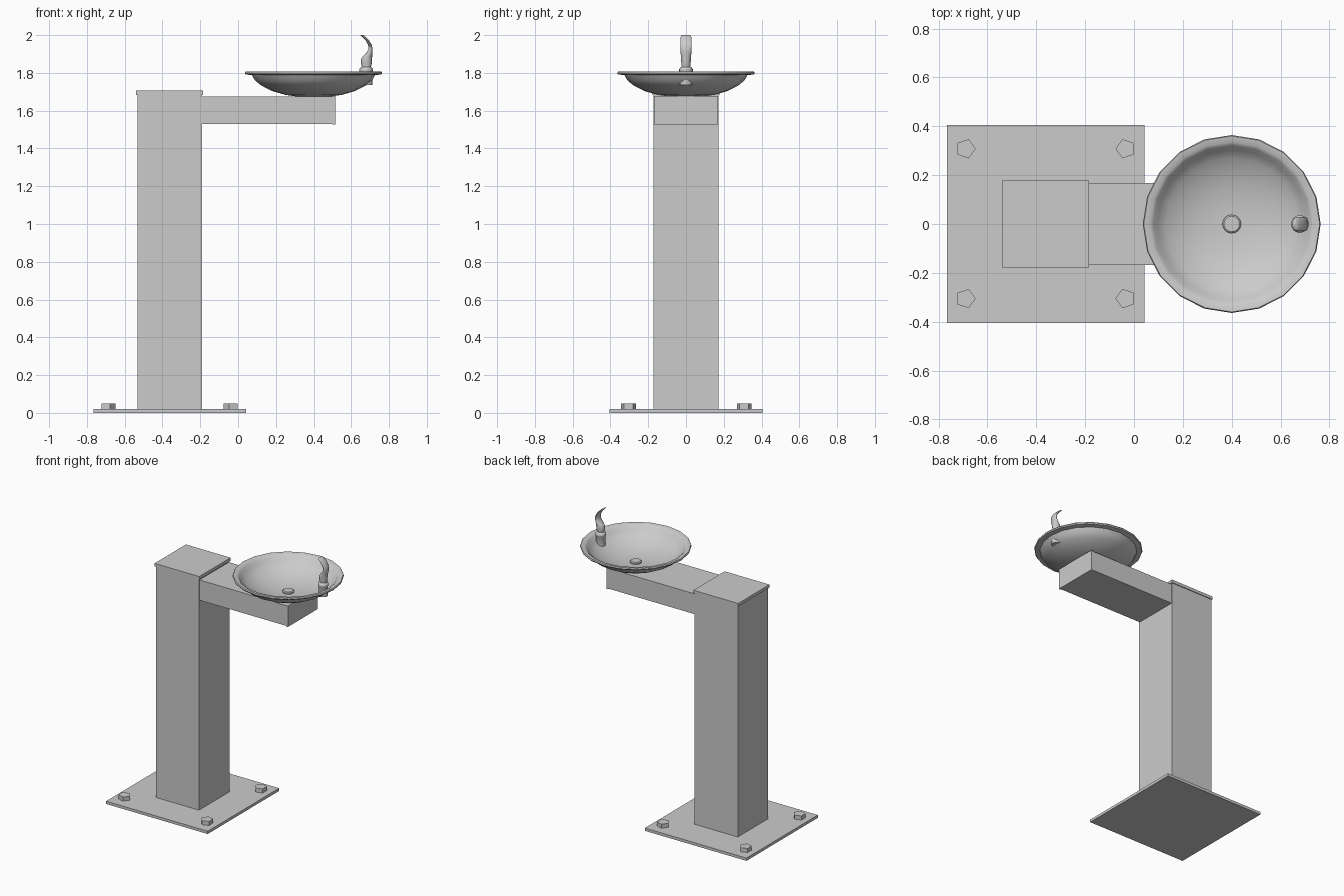
import bpy, bmesh
from math import cos, sin, pi, radians

if "Cube" in bpy.data.objects:
    bpy.data.objects.remove(bpy.data.objects["Cube"])


def finish(name, bm, smooth=None):
    bmesh.ops.recalc_face_normals(bm, faces=bm.faces)
    me = bpy.data.meshes.new(name)
    bm.to_mesh(me)
    bm.free()
    ob = bpy.data.objects.new(name, me)
    bpy.context.collection.objects.link(ob)
    if smooth:
        bpy.ops.object.select_all(action='DESELECT')
        ob.select_set(True)
        bpy.context.view_layer.objects.active = ob
        bpy.ops.object.shade_smooth_by_angle(angle=radians(smooth))
    return ob


def box(name, x0, x1, hy, z0, z1):
    bm = bmesh.new()
    bmesh.ops.create_cube(bm, size=1)
    for v in bm.verts:
        v.co = ((x0 + x1) / 2 + v.co.x * (x1 - x0), v.co.y * 2 * hy,
                (z0 + z1) / 2 + v.co.z * (z1 - z0))
    return finish(name, bm)


def loft(name, sections, sides, y=0, turn=0, smooth=None):
    """Skin horizontal elliptical sections (cx, z, rx, ry), capping both ends."""
    bm = bmesh.new()
    rings = []
    for cx, z, rx, ry in sections:
        rings.append([bm.verts.new((cx + rx * cos(turn + 2 * pi * i / sides),
                                    y + ry * sin(turn + 2 * pi * i / sides), z))
                      for i in range(sides)])
    for a, b in zip(rings, rings[1:]):
        for i in range(sides):
            j = (i + 1) % sides
            bm.faces.new((a[i], a[j], b[j], b[i]))
    bm.faces.new(rings[0])
    bm.faces.new(rings[-1])
    return finish(name, bm, smooth)


def turned(name, cx, profile, sides, smooth=None):
    return loft(name, [(cx, z, r, r) for r, z in profile], sides, smooth=smooth)


# Pedestal and arm
box("base_plate", -0.766, 0.043, 0.406, 0.0, 0.02)
box("post", -0.533, -0.19, 0.172, 0.02, 1.684)
box("post_cap", -0.54, -0.184, 0.178, 1.684, 1.706)
box("arm", -0.19, 0.5, 0.167, 1.53, 1.676)
box("arm_end_plate", 0.5, 0.516, 0.17, 1.527, 1.678)

# Five-sided anchor bolts, mirrored about the post
for side in (-1, 1):
    for y in (-0.305, 0.308):
        loft("anchor_bolt", [(-0.362 + side * 0.327, z, 0.041, 0.041) for z in (0.02, 0.049)],
             5, y, pi if side > 0 else 0)

# Bowl: outside from the bottom, over the lip, down the inside
turned("bowl", 0.4, [
    (0.09, 1.675), (0.15, 1.684), (0.22, 1.704), (0.28, 1.735), (0.31, 1.76),
    (0.326, 1.788), (0.36, 1.792), (0.364, 1.8), (0.36, 1.807), (0.335, 1.804),
    (0.322, 1.795), (0.305, 1.768), (0.27, 1.742), (0.21, 1.713),
    (0.14, 1.693), (0.06, 1.684)], 20, 50)
turned("drain", 0.4, [(0.038, 1.68), (0.038, 1.692), (0.032, 1.697)], 16, 30)

# Spout collar and curved blade-like spout
turned("spout_collar", 0.679, [
    (0.033, 1.735), (0.033, 1.804), (0.036, 1.809), (0.036, 1.82),
    (0.03, 1.829), (0.024, 1.832)], 16, 40)
loft("spout", [
    (0.68, 1.825, 0.023, 0.022), (0.68, 1.85, 0.029, 0.025),
    (0.681, 1.872, 0.029, 0.027), (0.686, 1.888, 0.025, 0.028),
    (0.696, 1.905, 0.016, 0.029), (0.702, 1.925, 0.011, 0.029),
    (0.699, 1.948, 0.010, 0.03), (0.685, 1.972, 0.009, 0.03),
    (0.668, 1.99, 0.009, 0.029), (0.657, 2.0, 0.008, 0.024)], 14, smooth=50)
